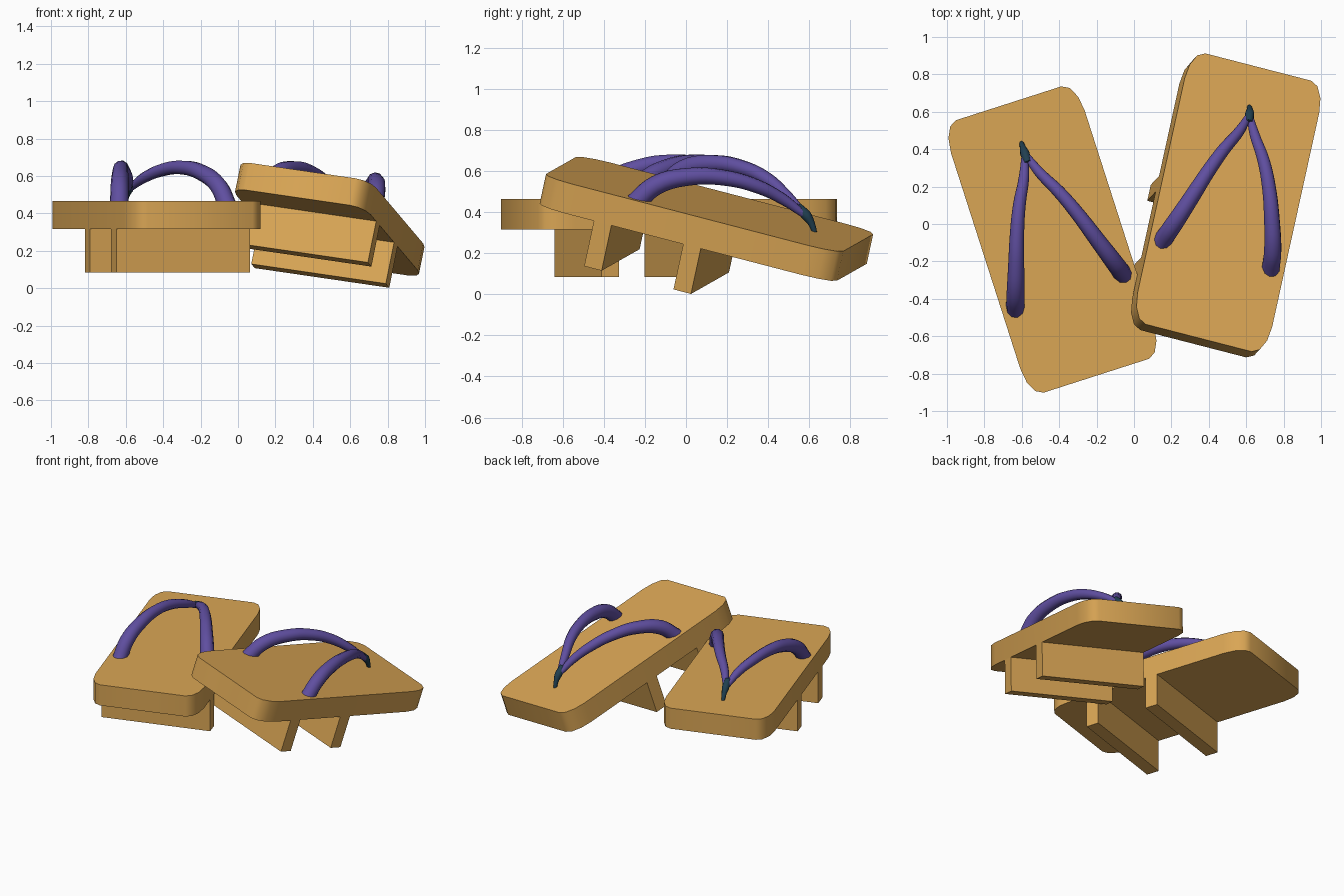
import bpy, bmesh
from math import sin, cos, pi, radians
from mathutils import Matrix, Vector

cube = bpy.data.objects.get("Cube")
if cube:
    bpy.data.objects.remove(cube, do_unlink=True)


def material(name, rgb):
    m = bpy.data.materials.new(name)
    m.use_nodes = True
    m.diffuse_color = (*rgb, 1)
    m.node_tree.nodes["Principled BSDF"].inputs["Base Color"].default_value = (*rgb, 1)
    return m


wood = material("warm wood", (0.70, 0.38, 0.09))
purple = material("purple cloth", (0.115, 0.077, 0.35))
teal = material("dark teal cord", (0.015, 0.05, 0.08))

HALF_W, HALF_L, DECK_T = 0.375, 0.765, 0.15
TOOTH_T, TOOTH_BOTTOM = 0.09, -0.38


def add_object(name, data, matrix, mat):
    ob = bpy.data.objects.new(name, data)
    bpy.context.collection.objects.link(ob)
    ob.matrix_world = matrix
    data.materials.append(mat)
    return ob


def prism(name, outline, top, bottom, matrix):
    """Extrude a flat outline down from top to bottom."""
    bm = bmesh.new()
    face = bm.faces.new([bm.verts.new((x, y, top)) for x, y in outline])
    ext = bmesh.ops.extrude_face_region(bm, geom=[face], use_keep_orig=True)
    for v in ext["geom"]:
        if isinstance(v, bmesh.types.BMVert):
            v.co.z = bottom
    bmesh.ops.recalc_face_normals(bm, faces=bm.faces)
    me = bpy.data.meshes.new(name)
    bm.to_mesh(me)
    bm.free()
    return add_object(name, me, matrix, wood)


def tube(name, points, matrix, mat):
    """Round tapering tube through (x, y, z, radius) points."""
    cu = bpy.data.curves.new(name, 'CURVE')
    cu.dimensions = '3D'
    cu.bevel_depth = 1
    cu.bevel_resolution = 3
    cu.resolution_u = 5
    cu.use_fill_caps = True
    sp = cu.splines.new('BEZIER')
    sp.bezier_points.add(len(points) - 1)
    for bp, (x, y, z, r) in zip(sp.bezier_points, points):
        bp.co = (x, y, z)
        bp.radius = r
        bp.handle_left_type = bp.handle_right_type = 'AUTO'
    ob = add_object(name, cu, matrix, mat)
    select(ob)
    bpy.ops.object.convert(target='MESH')
    return bpy.context.object


def select(ob):
    bpy.ops.object.select_all(action='DESELECT')
    ob.select_set(True)
    bpy.context.view_layer.objects.active = ob


def smooth(ob):
    select(ob)
    bpy.ops.object.shade_smooth_by_angle(angle=radians(40))


def deck_outline(rx=0.08, ry=0.16, steps=3):
    """Rectangle with elliptical corners, longer along the foot."""
    pts = []
    for quarter, (sx, sy) in enumerate([(1, 1), (-1, 1), (-1, -1), (1, -1)]):
        for i in range(steps + 1):
            a = (quarter + i / steps) * pi / 2
            pts.append((sx * (HALF_W - rx) + rx * cos(a),
                        sy * (HALF_L - ry) + ry * sin(a)))
    return pts


# Strap from the toe cord to the heel side: x, y, height, radius
STRAP = [(0.004, 0.47, 0.07, 0.018), (0.045, 0.36, 0.125, 0.028),
         (0.112, 0.23, 0.168, 0.034), (0.170, 0.09, 0.180, 0.038),
         (0.226, -0.07, 0.155, 0.043), (0.278, -0.22, 0.080, 0.048),
         (0.305, -0.30, -0.03, 0.050)]
CORD = [(0, 0.55, -0.02, 0.010), (0, 0.52, 0.03, 0.016),
        (0, 0.485, 0.065, 0.025), (0, 0.43, 0.098, 0.022)]


def sandal(side, matrix):
    # Wooden deck
    smooth(prism(side + "_deck", deck_outline(), 0, -DECK_T, matrix))
    # Two cross teeth underneath
    for part, y in (("heel_tooth", -0.42), ("middle_tooth", 0.04)):
        h = TOOTH_T / 2
        box = [(-HALF_W, y - h), (HALF_W, y - h), (HALF_W, y + h), (-HALF_W, y + h)]
        prism(f"{side}_{part}", box, -DECK_T, TOOTH_BOTTOM, matrix)
    # Mirrored straps and the toe cord
    for part, s in (("left_strap", 1), ("right_strap", -1)):
        smooth(tube(f"{side}_{part}", [(s * x, y, z, r) for x, y, z, r in STRAP],
                    matrix, purple))
    smooth(tube(side + "_toe_cord", CORD, matrix, teal))


# Sandal lying level
sandal("right", Matrix.Translation((-0.436, -0.083, 0.465)) @ Matrix.Rotation(radians(17.8), 4, 'Z'))

# Sandal tipped against the other one
along = Vector((0.208, 0.9465, -0.246)).normalized()
across = Vector((0.962, -0.231, -0.144))
across = (across - along * across.dot(along)).normalized()
up = across.cross(along)
tilt = Matrix((across, along, up)).transposed().to_4x4()
sandal("left", Matrix.Translation((0.505, 0.115, 0.44)) @ tilt)
